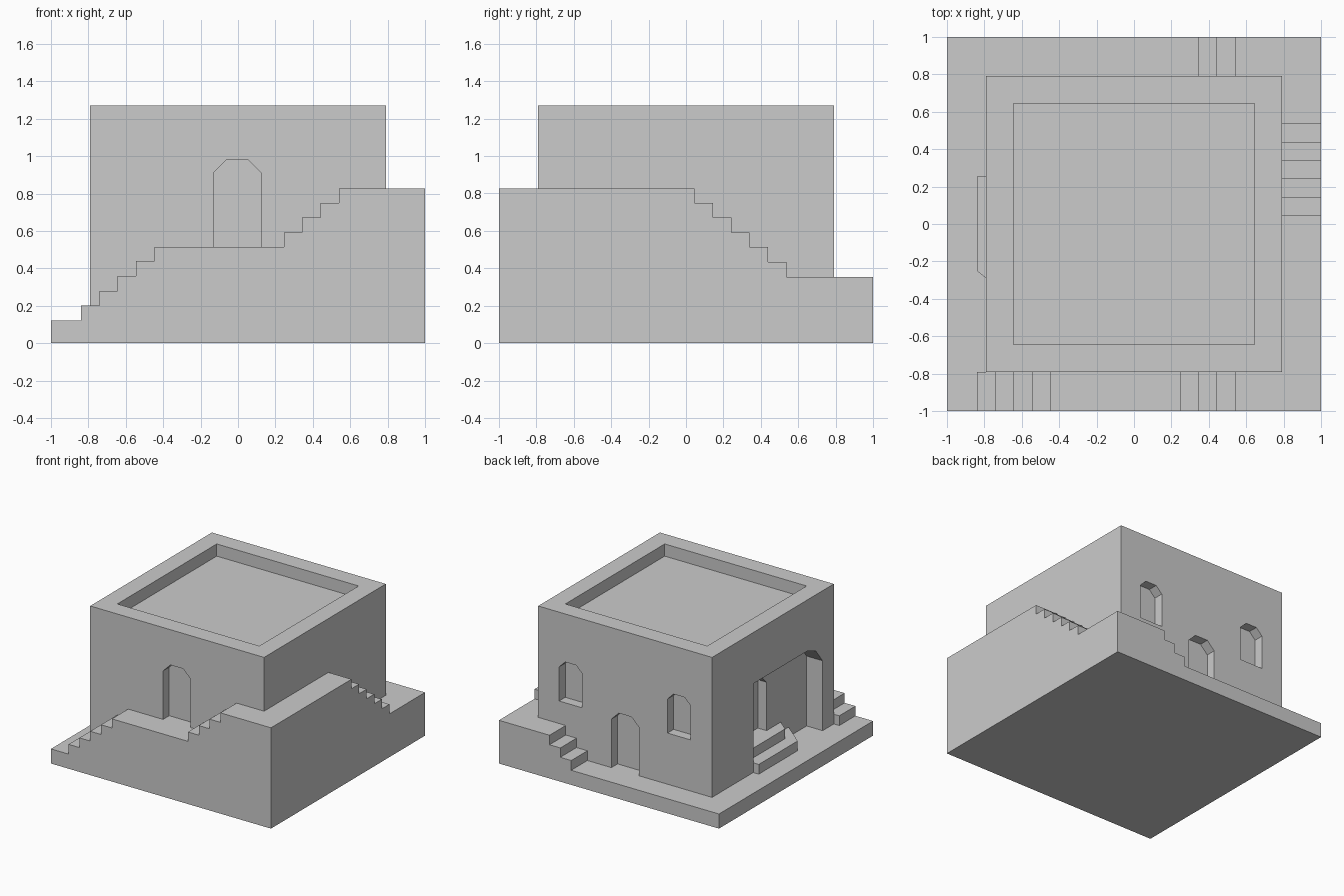
import bpy, bmesh

if "Cube" in bpy.data.objects:
    bpy.data.objects.remove(bpy.data.objects["Cube"])

W = 0.79      # half width of the house
IN = 0.645    # inside of the walls
NICHE = 0.08  # depth of doors and windows


def prism(name, pts, axis, a, b):
    """Extrude a 2D outline along an axis from a to b."""
    def place(p, t):
        if axis == 'x':
            return (t, p[0], p[1])
        if axis == 'y':
            return (p[0], t, p[1])
        return (p[0], p[1], t)
    bm = bmesh.new()
    face = bm.faces.new([bm.verts.new(place(p, a)) for p in pts])
    ext = bmesh.ops.extrude_face_region(bm, geom=[face])
    d = [0, 0, 0]
    d['xyz'.index(axis)] = b - a
    bmesh.ops.translate(bm, vec=d, verts=[v for v in ext['geom'] if isinstance(v, bmesh.types.BMVert)])
    bmesh.ops.recalc_face_normals(bm, faces=bm.faces)
    me = bpy.data.meshes.new(name)
    bm.to_mesh(me)
    bm.free()
    ob = bpy.data.objects.new(name, me)
    bpy.context.collection.objects.link(ob)
    return ob


def rect(h):
    return [(-h, -h), (h, -h), (h, h), (-h, h)]


def arch(c, half, z0, height, cham):
    z1 = z0 + height
    return [(c - half, z0), (c + half, z0), (c + half, z1 - cham), (c + half - cham, z1),
            (c - half + cham, z1), (c - half, z1 - cham)]


def stairs(levels):
    """Closed outline from (start, end, height) runs."""
    pts = [(levels[0][0], 0)]
    for s, e, z in levels:
        pts += [(s, z), (e, z)]
    return pts + [(levels[-1][1], 0)]


def cut(target, cutter):
    cutter.hide_render = True
    m = target.modifiers.new("cut", 'BOOLEAN')
    m.operation, m.solver, m.object = 'DIFFERENCE', 'EXACT', cutter
    bpy.context.view_layer.objects.active = target
    bpy.ops.object.modifier_apply(modifier=m.name)
    bpy.data.objects.remove(cutter)


# House body with sunken roof
house = prism("house", rect(W), 'z', 0, 1.27)
cut(house, prism("roof_cutter", rect(IN), 'z', 1.17, 1.4))

# Wide half-arched porch in the left wall, with a door niche behind it
porch = [(0.255, 0.12), (0.255, 0.85), (-0.45, 0.85), (-0.555, 0.81), (-IN, 0.694), (-IN, 0.12)]
cut(house, prism("porch_cutter", porch, 'x', -1, -IN))
cut(house, prism("left_door_cutter", arch(0, 0.125, 0.28, 0.465, 0.067), 'x', -0.7, -IN + NICHE))

# Front door, back door and back windows
cut(house, prism("front_door_cutter", arch(-0.003, 0.125, 0.515, 0.465, 0.067), 'y', -1, -W + NICHE))
cut(house, prism("back_door_cutter", arch(0, 0.125, 0.12, 0.465, 0.067), 'y', W - NICHE, 1))
for c in (-0.49, 0.495):
    cut(house, prism("window_cutter", arch(c, 0.105, 0.54, 0.335, 0.055), 'y', W - NICHE, 1))

# Terraces climbing around the house
front = [(-1, -0.84, 0.12)]
front += [(-0.84 + 0.0985 * i, -0.7415 + 0.0985 * i, 0.2 + 0.08 * i) for i in range(4)]
front += [(-0.446, 0.245, 0.515)]
front += [(0.245 + 0.0985 * i, 0.3435 + 0.0985 * i, 0.592 + 0.079 * i) for i in range(3)]
front += [(0.5405, 1, 0.828)]
prism("front_terrace", stairs(front), 'y', -1, -W)

right = [(-W, 0.045, 0.828)]
right += [(0.045 + 0.0985 * i, 0.1435 + 0.0985 * i, 0.75 - 0.079 * i) for i in range(5)]
right += [(0.5375, 1, 0.355)]
prism("right_terrace", stairs(right), 'x', W, 1)

back = [(-1, 0.343, 0.12), (0.343, 0.442, 0.2), (0.442, 0.54, 0.277), (0.54, W, 0.355)]
prism("back_terrace", stairs(back), 'y', W, 1)
prism("left_terrace", [(-W, 0), (W, 0), (W, 0.12), (-W, 0.12)], 'x', -1, -W)

# Chamfered steps up to the porch door
for i, (x, y) in enumerate([(-0.84, -0.25), (-0.74, -0.23)]):
    run = -IN - x
    outline = [(x, 0.255), (x, y), (-IN, y - 0.82 * run), (-IN, 0.255)]
    prism("porch_step_%d" % (i + 1), outline, 'z', 0.12, 0.2 + 0.08 * i)
